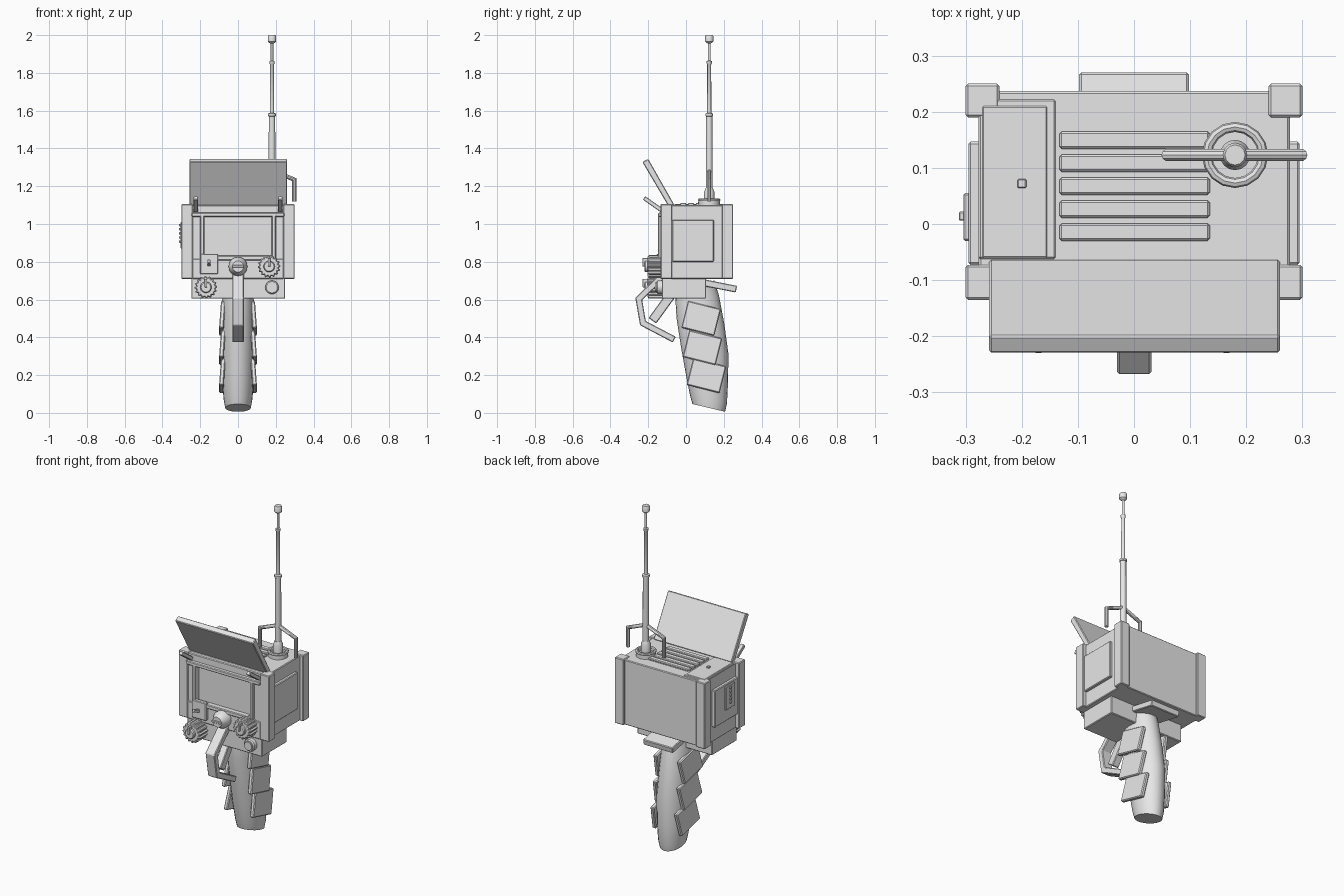
import bpy, bmesh, math
from mathutils import Vector, Matrix

if "Cube" in bpy.data.objects:
    bpy.data.objects.remove(bpy.data.objects["Cube"])

grey = bpy.data.materials.new("light_grey")
grey.diffuse_color = (0.8, 0.8, 0.8, 1)
grey.use_nodes = True
grey.node_tree.nodes["Principled BSDF"].inputs["Base Color"].default_value = grey.diffuse_color


def finish(name, bm, bevel=0.0, smooth=False):
    bmesh.ops.recalc_face_normals(bm, faces=bm.faces[:])
    me = bpy.data.meshes.new(name)
    bm.to_mesh(me)
    bm.free()
    me.materials.append(grey)
    ob = bpy.data.objects.new(name, me)
    bpy.context.collection.objects.link(ob)
    if smooth:
        bpy.ops.object.select_all(action='DESELECT')
        bpy.context.view_layer.objects.active = ob
        ob.select_set(True)
        bpy.ops.object.shade_smooth_by_angle(angle=math.radians(35))
    if bevel:
        m = ob.modifiers.new("edge", 'BEVEL')
        m.width = bevel
        m.segments = 1
        m.limit_method = 'ANGLE'
    return ob


def box(name, x, y, z, bevel=0.004, rot=None):
    """Box from (min, max) ranges, optionally rotated about its centre."""
    bm = bmesh.new()
    c = Vector([(a + b) / 2 for a, b in (x, y, z)])
    s = [abs(b - a) for a, b in (x, y, z)]
    mat = Matrix.Translation(c) @ (rot or Matrix()) @ Matrix.Diagonal((*s, 1))
    bmesh.ops.create_cube(bm, size=1, matrix=mat)
    return finish(name, bm, bevel)


def loft(name, rings, smooth=True, bevel=0.0, closed=False):
    """Skin through rings of points; ends capped unless closed."""
    bm = bmesh.new()
    vs = [[bm.verts.new(p) for p in r] for r in rings]
    n = len(vs[0])
    pairs = list(zip(vs, vs[1:])) + ([(vs[-1], vs[0])] if closed else [])
    for a, b in pairs:
        for i in range(n):
            j = (i + 1) % n
            bm.faces.new((a[i], a[j], b[j], b[i]))
    if not closed:
        bm.faces.new(vs[0])
        bm.faces.new(vs[-1])
    return finish(name, bm, bevel, smooth)


def turned(name, centre, profile, axis='Z', n=16, teeth=0.0, smooth=True):
    """Stack of (radius, offset) rings along an axis, optionally toothed."""
    c = Vector(centre)
    rings = []
    for r, h in profile:
        ring = []
        for i in range(n):
            a = 2 * math.pi * i / n
            q = r * (1 - teeth * (i % 4 > 1))
            u, v = q * math.cos(a), q * math.sin(a)
            off = {'Z': (u, v, h), 'Y': (u, h, v), 'X': (h, u, v)}[axis]
            ring.append(c + Vector(off))
        rings.append(ring)
    return loft(name, rings, smooth)


def slab(name, outline, x0, x1, bevel=0.004):
    """Side profile of (y, z) points extruded across x."""
    return loft(name, [[(x, y, z) for y, z in outline] for x in (x0, x1)], False, bevel)


def strip(path, t):
    """Outline of a mitred band of thickness t along a (y, z) path."""
    left, right = [], []
    pts = [Vector(p) for p in path]
    for i, p in enumerate(pts):
        d1 = (p - pts[i - 1]).normalized() if i else (pts[1] - p).normalized()
        d2 = (pts[i + 1] - p).normalized() if i < len(pts) - 1 else d1
        d = (d1 + d2).normalized()
        nrm = Vector((-d.y, d.x)) * (t / 2 / max(d.dot(d1), 0.3))
        left.append(p + nrm)
        right.append(p - nrm)
    return left + right[::-1]


# main case and corner posts
box("case_body", (-0.277, 0.278), (-0.105, 0.237), (0.71, 1.10))
for s in (-1, 1):
    lo, hi = sorted((s * 0.24, s * 0.30))
    box("front_post", (lo, hi), (-0.135, -0.073), (0.71, 1.105))
    box("back_post", (lo, hi), (0.19, 0.25), (0.71, 1.105))
    lo, hi = sorted((s * 0.27, s * 0.295))
    box("side_panel", (lo, hi), (-0.073, 0.147), (0.80, 1.022))
    # front frame uprights
    lo, hi = sorted((s * 0.18, s * 0.243))
    box("screen_upright", (lo, hi), (-0.13, -0.10), (0.72, 1.06))
    lo, hi = sorted((s * 0.18, s * 0.20))
    box("screen_rail", (lo, hi), (-0.147, -0.12), (0.80, 1.055), 0.003)
    # lid stay brackets
    lo, hi = sorted((s * 0.212, s * 0.236))
    slab("lid_bracket", strip([(-0.222, 1.138), (-0.125, 1.07)], 0.022), lo, hi, 0.003)

# front frame cross bars, display and control panel
box("screen_top_bar", (-0.245, 0.245), (-0.147, -0.10), (1.038, 1.06))
box("screen_top_plate", (-0.245, 0.245), (-0.125, -0.10), (1.05, 1.10))
box("display", (-0.18, 0.18), (-0.115, -0.10), (0.83, 1.04), 0.002)
box("screen_bottom_bar", (-0.20, 0.20), (-0.147, -0.10), (0.808, 0.832))
box("control_panel", (-0.243, 0.243), (-0.135, -0.10), (0.71, 0.815))
box("lower_housing", (-0.247, 0.25), (-0.128, 0.106), (0.605, 0.715))

# open sun-shade lid
slab("lid", [(-0.231, 1.328), (-0.2, 1.345), (-0.062, 1.102), (-0.093, 1.094)], -0.258, 0.26)

# controls: two ribbed knobs, centre boss, small button and switch
for x, z in ((0.165, 0.775), (-0.17, 0.665)):
    turned("ribbed_knob", (x, 0, z), [(0.06, -0.12), (0.06, -0.196), (0.052, -0.203)],
           'Y', 64, 0.12, False)
    turned("knob_cap", (x, 0, z), [(0.03, -0.19), (0.03, -0.215), (0.025, -0.22)], 'Y', 20)
    box("knob_pointer", (x - 0.007, x + 0.007), (-0.23, -0.19), (z, z + 0.045), 0.002)
turned("centre_boss", (0, 0, 0.775), [(0.05, -0.12), (0.05, -0.165), (0.035, -0.19), (0.03, -0.2)], 'Y', 20)
box("boss_slot_bar", (-0.032, 0.032), (-0.206, -0.19), (0.77, 0.782), 0.002)
turned("button_ring", (0.18, 0, 0.665), [(0.036, -0.12), (0.036, -0.15), (0.03, -0.156)], 'Y', 20)
turned("button_cap", (0.18, 0, 0.665), [(0.025, -0.15), (0.025, -0.163)], 'Y', 20)
box("switch_plate", (-0.2, -0.105), (-0.155, -0.13), (0.735, 0.842))
box("switch_lever", (-0.162, -0.146), (-0.205, -0.15), (0.785, 0.803), 0.002,
    Matrix.Rotation(math.radians(-20), 4, 'X'))

# left side control plate
box("left_plate", (-0.304, -0.29), (-0.03, 0.055), (0.87, 1.01), 0.003)
for i in range(5):
    z = 0.9 + i * 0.022
    box("left_button", (-0.312, -0.30), (0.006, 0.022), (z, z + 0.013), 0.002)

# top cover plate, indicator and vent slats
box("top_plate", (-0.277, -0.14), (-0.062, 0.222), (1.095, 1.104), 0.003)
box("top_plate_step", (-0.27, -0.155), (-0.06, 0.21), (1.10, 1.107), 0.002)
box("indicator", (-0.208, -0.192), (0.064, 0.08), (1.10, 1.117), 0.002)
box("vent_base", (-0.133, 0.135), (-0.03, 0.165), (1.095, 1.102), 0.0)
for i in range(5):
    y = -0.03 + i * 0.041
    box("vent_slat", (-0.133, 0.135), (y, y + 0.031), (1.10, 1.112), 0.004)

# antenna with ring base and telescoping sections
ax, ay = 0.18, 0.123
ring = []
for i in range(16):
    a = 2 * math.pi * i / 16
    ring.append([(ax + (0.05 + 0.009 * math.cos(b)) * math.cos(a),
                  ay + (0.05 + 0.009 * math.cos(b)) * math.sin(a),
                  1.127 + 0.009 * math.sin(b))
                 for b in [2 * math.pi * k / 8 for k in range(8)]])
loft("antenna_ring", ring, closed=True)
turned("antenna_socket", (ax, ay, 0), [(0.056, 1.095), (0.056, 1.125), (0.042, 1.125),
       (0.042, 1.113), (0.027, 1.113), (0.027, 1.17), (0.019, 1.19)], 'Z', 16)
turned("antenna_mast", (ax, ay, 0), [(0.018, 1.17), (0.017, 1.57), (0.021, 1.572), (0.021, 1.584),
       (0.011, 1.588), (0.0105, 1.845), (0.014, 1.85), (0.014, 1.862), (0.007, 1.865),
       (0.007, 1.955), (0.016, 1.96), (0.022, 1.966), (0.022, 1.994), (0.018, 2.0)], 'Z', 12)

# bent carrying bar around the antenna
path = [(0.06, 1.12), (0.06, 1.235), (0.18, 1.283), (0.298, 1.235), (0.298, 1.12)]
inner = strip(path, 0.022)
rings = []
for k in range(len(path)):
    p, q = inner[k], inner[-1 - k]
    mid, half = (p + q) / 2, (p - q) / 2
    rings.append([(mid.x + half.x * math.cos(b), ay + 0.011 * math.sin(b), mid.y + half.y * math.cos(b))
                  for b in [2 * math.pi * i / 10 for i in range(10)]])
loft("carry_bar", rings)

# grip: elliptical sections from (front y, front z, back y, back z, half width)
sections = [(-0.05, 0.68, 0.15, 0.70, 0.08), (-0.056, 0.60, 0.175, 0.62, 0.083),
            (-0.05, 0.50, 0.203, 0.47, 0.088), (-0.025, 0.34, 0.225, 0.31, 0.09),
            (0.0, 0.20, 0.222, 0.15, 0.085), (0.022, 0.09, 0.217, 0.05, 0.076),
            (0.034, 0.047, 0.207, 0.006, 0.068)]
rings = []
for fy, fz, by, bz, w in sections:
    rings.append([(w * math.sin(a), (fy + by) / 2 - (by - fy) / 2 * math.cos(a),
                   max(0, (fz + bz) / 2 - (bz - fz) / 2 * math.cos(a)))
                  for a in [2 * math.pi * i / 24 for i in range(24)]])
loft("grip", rings)

# overlapping grip scales on both sides
for s in (-1, 1):
    for y, z in ((0.08, 0.5), (0.087, 0.345), (0.108, 0.197)):
        rot = Matrix.Rotation(math.radians(-14), 4, 'X') @ Matrix.Rotation(math.radians(s * -4), 4, 'Y')
        x = s * 0.083
        box("grip_scale", (x - 0.012, x + 0.012), (y - 0.09, y + 0.09), (z - 0.073, z + 0.073), 0.005, rot)

# rear tang, trigger and guard
slab("rear_tang", strip([(0.09, 0.69), (0.267, 0.655)], 0.036), -0.098, 0.098)
slab("trigger", strip([(-0.075, 0.63), (-0.178, 0.488)], 0.05), -0.022, 0.022)
slab("guard", strip([(-0.12, 0.73), (-0.25, 0.603), (-0.228, 0.475), (-0.062, 0.388)], 0.034), -0.03, 0.031)
